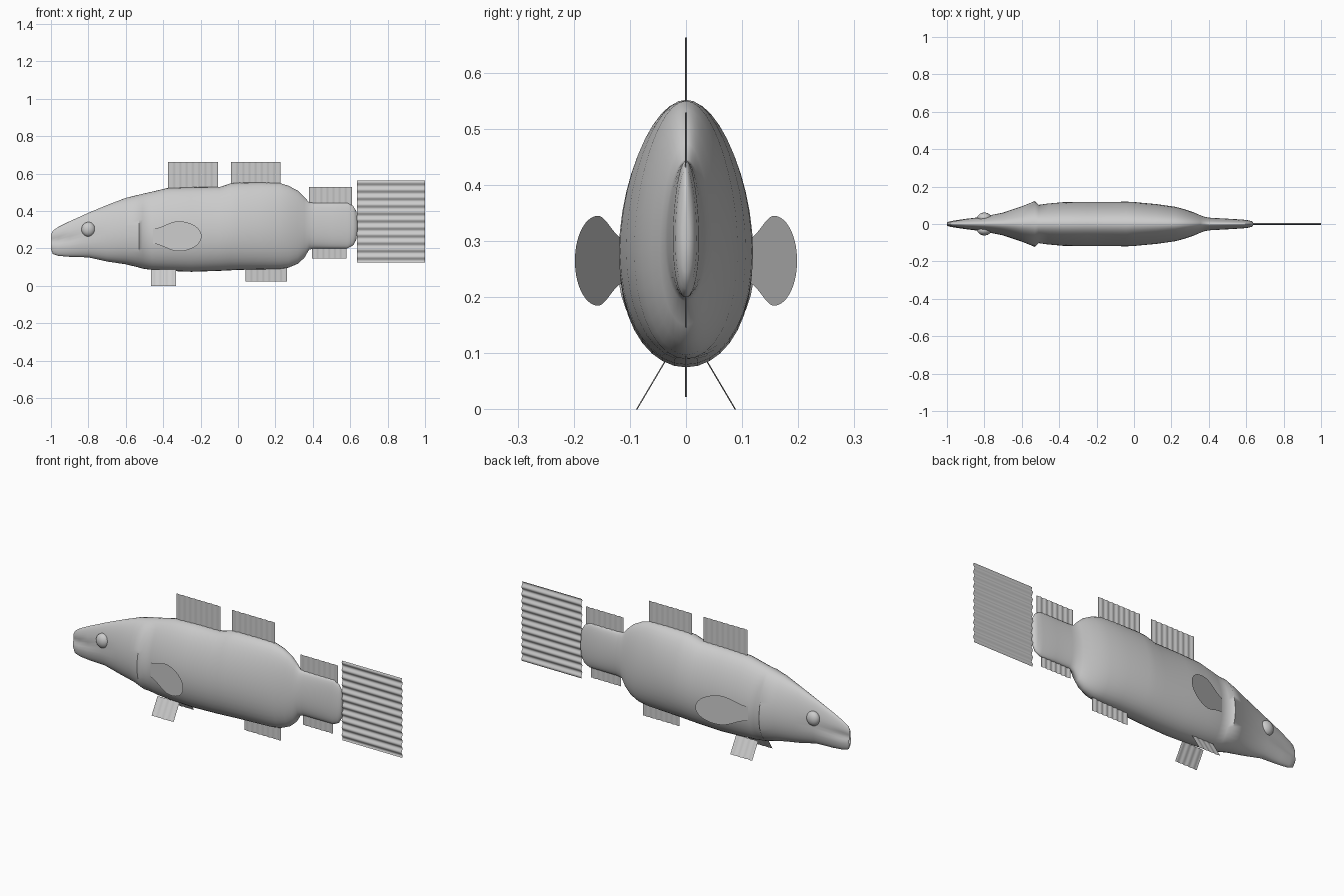
import bpy, bmesh, math
from math import sin, cos, pi

cube = bpy.data.objects.get("Cube")
if cube:
    bpy.data.objects.remove(cube)

grey = bpy.data.materials.new("fish_grey")
grey.use_nodes = True
colour = (0.6, 0.6, 0.6, 1)
grey.diffuse_color = colour
grey.node_tree.nodes["Principled BSDF"].inputs["Base Color"].default_value = colour


def finish(name, bm, angle=50):
    mesh = bpy.data.meshes.new(name)
    bm.to_mesh(mesh)
    bm.free()
    mesh.materials.append(grey)
    ob = bpy.data.objects.new(name, mesh)
    bpy.context.collection.objects.link(ob)
    bpy.ops.object.select_all(action='DESELECT')
    ob.select_set(True)
    bpy.context.view_layer.objects.active = ob
    bpy.ops.object.shade_smooth_by_angle(angle=math.radians(angle))
    return ob


def sheet(name, nu, nv, point):
    """Grid surface from point(u, v), both running 0 to 1."""
    bm = bmesh.new()
    rows = [[bm.verts.new(point(i / nu, j / nv)) for j in range(nv + 1)]
            for i in range(nu + 1)]
    for a, b in zip(rows, rows[1:]):
        for j in range(nv):
            bm.faces.new((a[j], b[j], b[j + 1], a[j + 1]))
    return finish(name, bm)


# Body stations: x, bottom, top, half width
stations = [
    (-0.965, .215, .25, .004), (-1, .195, .275, .010), (-.99, .17, .295, .014),
    (-.96, .16, .315, .020), (-.9, .155, .345, .029), (-.8, .152, .39, .040),
    (-.7, .13, .432, .060), (-.6, .115, .47, .093), (-.53, .098, .487, .121),
    (-.51, .092, .492, .101), (-.46, .085, .503, .108), (-.38, .08, .522, .115),
    (-.25, .075, .527, .117), (-.1, .08, .528, .117), (-.04, .083, .547, .118),
    (0, .085, .551, .116), (.12, .088, .552, .105), (.22, .09, .55, .091),
    (.27, .097, .535, .078), (.32, .118, .508, .061), (.355, .15, .475, .046),
    (.38, .193, .446, .037), (.41, .2, .443, .033), (.5, .2, .443, .028),
    (.585, .2, .443, .023), (.615, .215, .428, .019), (.632, .245, .40, .014),
    (.638, .29, .35, .006),
]
SIDES = 40
bm = bmesh.new()
rings = []
for x, low, high, width in stations:
    mid, half = (low + high) / 2, (high - low) / 2
    ring = []
    for k in range(SIDES):
        a = 2 * pi * k / SIDES
        y = width * sin(a) * (1 - 0.16 * cos(a))
        z = mid + half * cos(a)
        # Crease running back from the corner of the mouth
        if x < -.85:
            y *= 1 - 0.55 * min(1, (-.85 - x) / .1) * math.exp(-((z - .245) / .02) ** 2)
        ring.append(bm.verts.new((x, y, z)))
    rings.append(ring)
for a, b in zip(rings, rings[1:]):
    for k in range(SIDES):
        n = (k + 1) % SIDES
        bm.faces.new((a[k], a[n], b[n], b[k]))
bm.faces.new(rings[0])
bm.faces.new(rings[-1])
bmesh.ops.recalc_face_normals(bm, faces=bm.faces)
finish("body", bm, 60)

# Eyes
for side, label in ((-1, "right"), (1, "left")):
    bm = bmesh.new()
    bmesh.ops.create_uvsphere(bm, u_segments=24, v_segments=16, radius=1)
    bmesh.ops.scale(bm, vec=(.037, .027, .039), verts=bm.verts)
    bmesh.ops.translate(bm, vec=(-.8, side * .034, .302), verts=bm.verts)
    finish(label + "_eye", bm)


# Upright fins with faint rays: name, x range, z range, ray count
def upright_fin(name, x0, x1, z0, z1, rays):
    sheet(name, rays * 6, 2, lambda u, v: (
        x0 + u * (x1 - x0), .002 * sin(2 * pi * rays * u), z0 + v * (z1 - z0)))


upright_fin("front_dorsal_fin", -.375, -.107, .50, .663, 8)
upright_fin("rear_dorsal_fin", -.037, .226, .53, .663, 8)
upright_fin("upper_tail_finlet", .38, .609, .42, .529, 7)
upright_fin("anal_fin", .04, .262, .022, .11, 7)
upright_fin("lower_tail_finlet", .395, .58, .146, .22, 6)

# Tail fin, corrugated lengthwise
sheet("tail_fin", 4, 88, lambda u, v: (
    .635 + .365 * u, .0045 * sin(2 * pi * 11 * v), .125 + .438 * v))

# Paired fins
for side, label in ((-1, "right"), (1, "left")):
    sheet(label + "_pelvic_fin", 24, 2, lambda u, v: (
        -.465 + .134 * u, side * (.036 + .052 * v + .0015 * sin(8 * pi * u)),
        .088 * (1 - v)))

    def paddle(u, v):
        # Narrow root swelling to a rounded end
        if u < .5:
            t = u / .5
            half = .04 + .04 * (3 * t * t - 2 * t ** 3)
            s = .52 * t
        else:
            t = (u - .5) / .5 * pi / 2
            half = .08 * cos(t)
            s = .52 + .48 * sin(t)
        return (-.455 + .26 * s, side * (.112 + .086 * s), .265 + half * (2 * v - 1))

    sheet(label + "_pectoral_fin", 28, 4, paddle)
